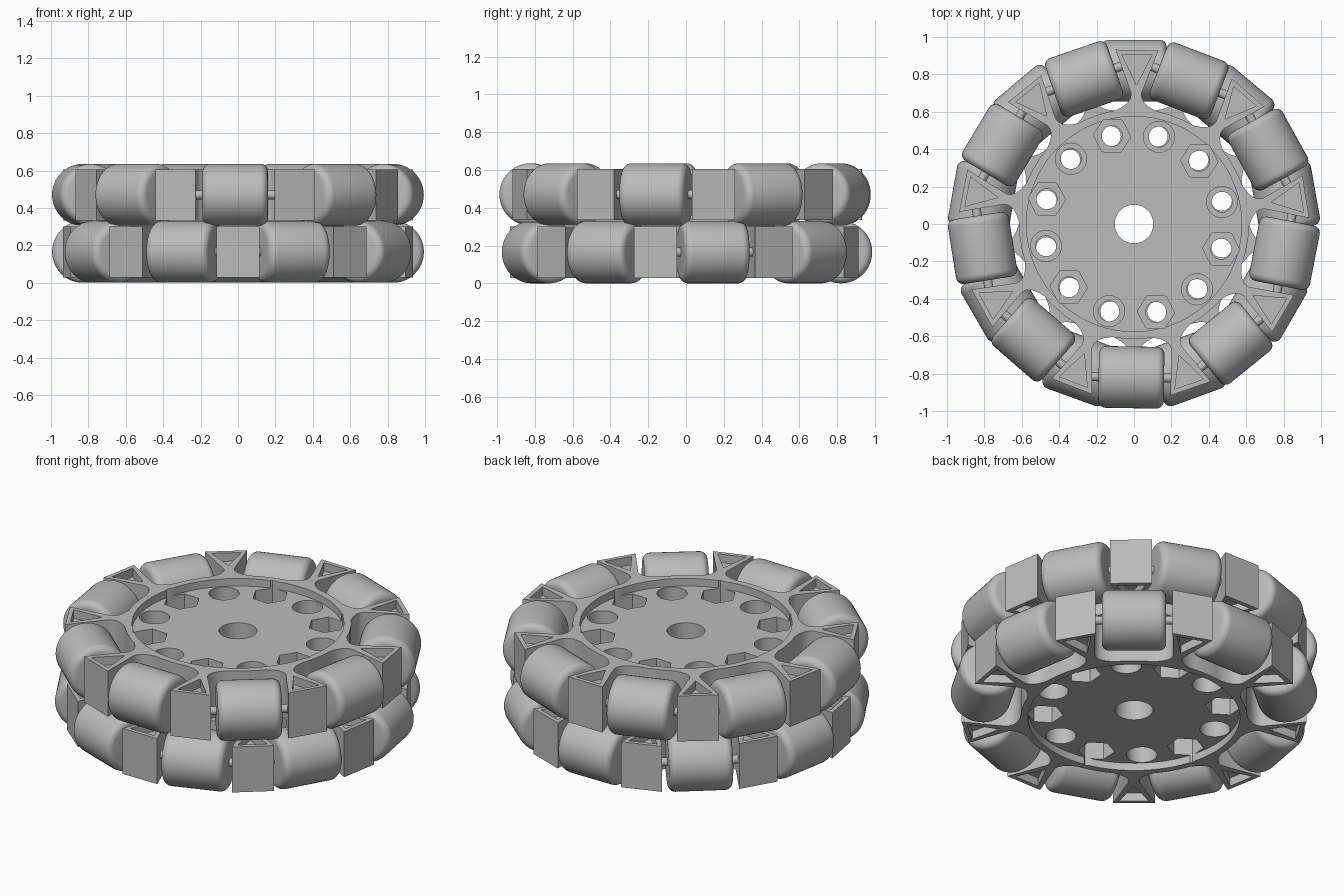
import bpy
import bmesh
from math import sin, cos, pi, radians
from mathutils import Matrix, Vector

if "Cube" in bpy.data.objects:
    bpy.data.objects.remove(bpy.data.objects["Cube"])

COUNT = 9             # rollers and spokes per layer
STEP = 360 / COUNT
HALF_H = 0.136        # half the height of a layer body
ROLLER_R, AXIS_R = 0.165, 0.82
LAYERS = {"lower": (0.165, 0, -1), "upper": (0.47, -1, 1)}   # z, turn, outer side

grey = bpy.data.materials.new("plain_grey")
grey.use_nodes = True
grey.diffuse_color = (0.5, 0.5, 0.5, 1)
grey.node_tree.nodes["Principled BSDF"].inputs["Base Color"].default_value = (0.5, 0.5, 0.5, 1)


def make_object(name, bm):
    bmesh.ops.recalc_face_normals(bm, faces=bm.faces)
    mesh = bpy.data.meshes.new(name)
    bm.to_mesh(mesh)
    bm.free()
    mesh.materials.append(grey)
    obj = bpy.data.objects.new(name, mesh)
    bpy.context.collection.objects.link(obj)
    return obj


def smooth(obj):
    bpy.ops.object.select_all(action='DESELECT')
    obj.select_set(True)
    bpy.context.view_layer.objects.active = obj
    bpy.ops.object.shade_smooth_by_angle(angle=radians(30))


def prism(bm, points, z0, z1):
    """Extrude a flat outline from z0 to z1."""
    face = bm.faces.new([bm.verts.new((x, y, z0)) for x, y in points])
    top = bmesh.ops.extrude_face_region(bm, geom=[face])["geom"]
    verts = [v for v in top if isinstance(v, bmesh.types.BMVert)]
    bmesh.ops.translate(bm, vec=(0, 0, z1 - z0), verts=verts)


def ring(radius, sides, centre=(0, 0), turn=0.0):
    return [(centre[0] + radius * cos(turn + 2 * pi * i / sides),
             centre[1] + radius * sin(turn + 2 * pi * i / sides)) for i in range(sides)]


def polar(side, out, angle):
    """Sideways and outward offsets, turned so outward points along angle."""
    a = radians(angle)
    return (out * cos(a) + side * sin(a), out * sin(a) - side * cos(a))


def cut(obj, cutter):
    mod = obj.modifiers.new("cut", 'BOOLEAN')
    mod.operation, mod.solver, mod.object = 'DIFFERENCE', 'EXACT', cutter
    bpy.context.view_layer.objects.active = obj
    bpy.ops.object.modifier_apply(modifier="cut")
    bpy.data.objects.remove(cutter)


def make_body(name, turn, side):
    # hub rim with flared spokes
    half = [(0.115, 0.93), (0.028, 0.70), (0.03, 0.675), (0.043, 0.65), (0.068, 0.628)]
    half += [(0.615 * sin(radians(a)), 0.615 * cos(radians(a))) for a in (10, 13, 16.5)]
    sector = [(-s, r) for s, r in reversed(half)] + half
    outline = []
    for k in range(COUNT):
        outline += [polar(s, r, 90 * side - k * STEP + turn) for s, r in sector]
    bm = bmesh.new()
    prism(bm, outline, -HALF_H, HALF_H)
    body = make_object(name, bm)

    # round recess on the outer side, axle hole and screw holes
    bm = bmesh.new()
    prism(bm, ring(0.575, 96), side * (HALF_H - 0.045), side * 0.3)
    cut(body, make_object("recess_cutter", bm))
    bm = bmesh.new()
    prism(bm, ring(0.103, 48), -0.3, 0.3)
    centres = [polar(0, 0.485, 15 + 30 * k + turn) for k in range(12)]
    for c in centres:
        prism(bm, ring(0.055, 24, c), -0.3, 0.3)
    cut(body, make_object("hole_cutter", bm))

    # hexagonal nut pockets alternate with round screw head pockets
    bm = bmesh.new()
    for k, c in enumerate(centres):
        is_hex = (k % 2 == 1) == (side > 0)
        shape = ring(0.1, 6, c, radians(15 + 30 * k + 12)) if is_hex else ring(0.083, 32, c)
        prism(bm, shape, side * -0.03, side * 0.3)
    # triangular pockets in both ends of every spoke
    for k in range(COUNT):
        tri = [polar(s, r, 90 * side + k * STEP + turn)
               for s, r in ((-0.08, 0.905), (0.08, 0.905), (0, 0.742))]
        for end in (-1, 1):
            prism(bm, tri, end * (HALF_H - 0.05), end * 0.3)
    cut(body, make_object("pocket_cutter", bm))
    return body


def lathe(name, profile, segments):
    """Spin a profile of (along, radius) points around the x axis."""
    bm = bmesh.new()
    verts = [bm.verts.new((x, r, 0)) for x, r in profile]
    edges = [bm.edges.new(pair) for pair in zip(verts, verts[1:])]
    bmesh.ops.spin(bm, geom=verts + edges, axis=(1, 0, 0), cent=(0, 0, 0),
                   angle=2 * pi, steps=segments, use_merge=True)
    bmesh.ops.remove_doubles(bm, verts=bm.verts, dist=0.0001)
    obj = make_object(name, bm)
    smooth(obj)
    return obj


# roller with rounded rims, and the pin it turns on
bevel = 0.04
arc = [(0.175 - bevel + bevel * sin(radians(a)), ROLLER_R - bevel + bevel * cos(radians(a)))
       for a in range(0, 91, 15)]
roller_profile = [(-0.175, 0)] + [(-x, r) for x, r in reversed(arc)] + arc + [(0.175, 0)]
roller = lathe("roller", roller_profile, 48)
pin = lathe("roller_pin", [(-0.225, 0), (-0.225, 0.024), (0.225, 0.024), (0.225, 0)], 16)

for layer, (z, turn, side) in LAYERS.items():
    body = make_body(layer + "_wheel_body", turn, side)
    body.location.z = z
    smooth(body)
    for k in range(COUNT):
        angle = -90 * side + k * STEP + turn
        x, y = polar(0, AXIS_R, angle)
        for part in (roller, pin):
            copy = part.copy()
            copy.name = f"{layer}_{part.name}_{k + 1}"
            bpy.context.collection.objects.link(copy)
            copy.matrix_world = (Matrix.Translation(Vector((x, y, z)))
                                 @ Matrix.Rotation(radians(angle + 90), 4, 'Z'))

for part in (roller, pin):
    bpy.data.objects.remove(part)

# plate joining the two layers, with matching holes
bm = bmesh.new()
prism(bm, ring(0.57, 96), 0.299, 0.336)
core = make_object("joining_plate", bm)
bm = bmesh.new()
prism(bm, ring(0.103, 48), 0.2, 0.4)
for k in range(12):
    prism(bm, ring(0.055, 24, polar(0, 0.485, 15 + 30 * k)), 0.2, 0.4)
cut(core, make_object("plate_cutter", bm))
smooth(core)
